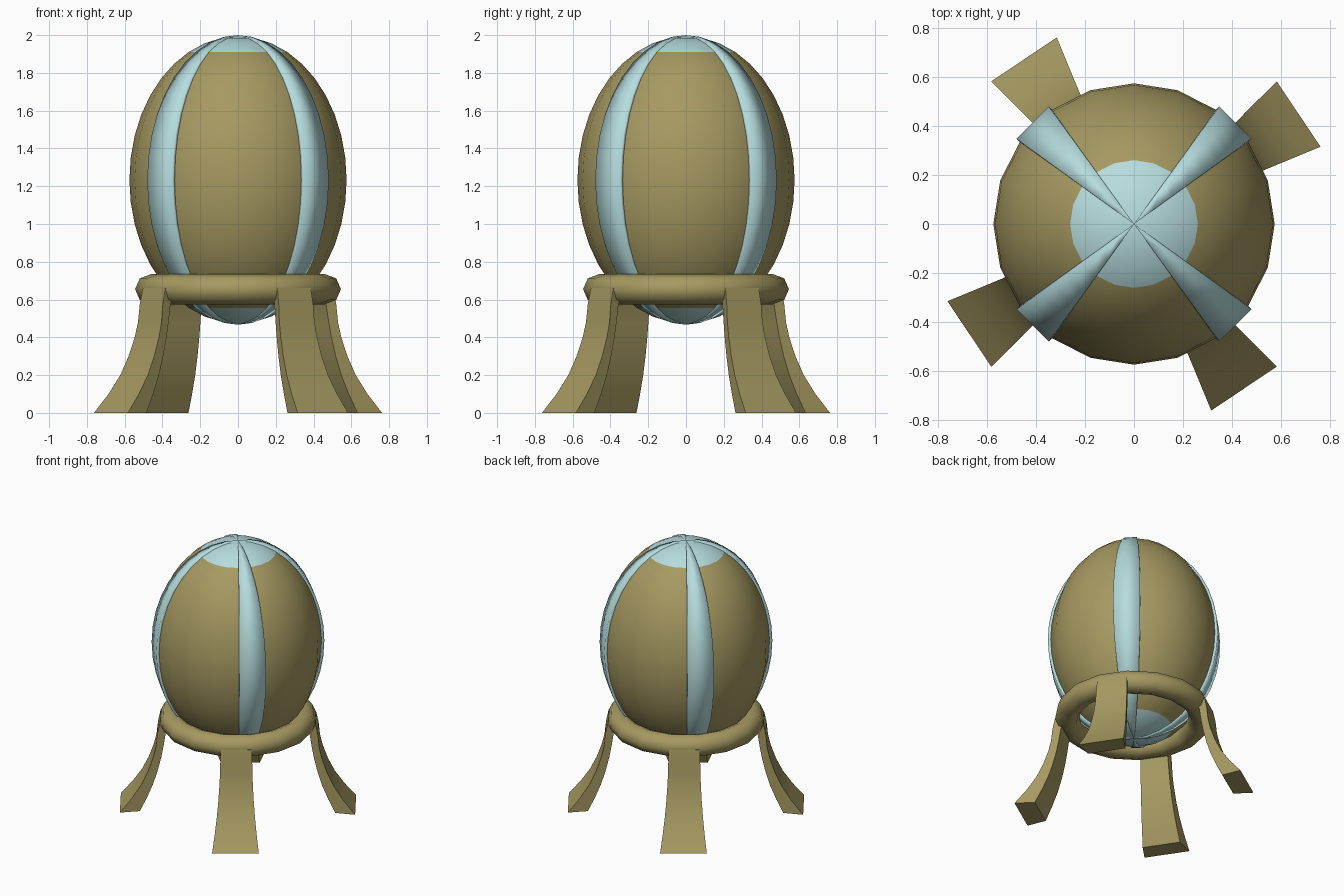
import bpy, bmesh, math
from mathutils import Vector

if "Cube" in bpy.data.objects:
    bpy.data.objects.remove(bpy.data.objects["Cube"])

CENTRE_Z = 1.2335
CAP_ANGLE = math.radians(27)


def material(name, colour):
    m = bpy.data.materials.new(name)
    m.diffuse_color = (*colour, 1)
    m.use_nodes = True
    m.node_tree.nodes["Principled BSDF"].inputs["Base Color"].default_value = m.diffuse_color
    return m


olive = material("olive", (0.38, 0.32, 0.12))
teal = material("pale_teal", (0.47, 0.72, 0.73))


def finish(bm, name, mats, angle=40):
    bmesh.ops.recalc_face_normals(bm, faces=bm.faces)
    me = bpy.data.meshes.new(name)
    bm.to_mesh(me)
    bm.free()
    ob = bpy.data.objects.new(name, me)
    bpy.context.collection.objects.link(ob)
    for m in mats:
        me.materials.append(m)
    bpy.ops.object.select_all(action='DESELECT')
    ob.select_set(True)
    bpy.context.view_layer.objects.active = ob
    bpy.ops.object.shade_smooth_by_angle(angle=math.radians(angle))
    return ob


def ellipsoid(radius, half_height):
    # lat/long surface with 20 sides and 20 rings, returned on a unit sphere first
    bm = bmesh.new()
    bmesh.ops.create_uvsphere(bm, u_segments=20, v_segments=20, radius=1)
    polar = {f: math.acos(abs(f.calc_center_median().normalized().z)) for f in bm.faces}
    for f, a in polar.items():
        f.material_index = 1 if a < CAP_ANGLE else 0
    for v in bm.verts:
        v.co = Vector((v.co.x * radius, v.co.y * radius, v.co.z * half_height + CENTRE_Z))
    return bm


# egg body with coloured end caps
finish(ellipsoid(0.575, 0.760), "egg_body", [olive, teal])

# four raised vertical bands, each one segment wide
bm = ellipsoid(0.594, 0.7665)
unwanted = []
for f in bm.faces:
    f.material_index = 0
    c = f.calc_center_median()
    off = math.degrees(math.atan2(c.y, c.x)) % 90 - 45
    if abs(off) > 5:
        unwanted.append(f)
bmesh.ops.delete(bm, geom=unwanted, context='FACES')
bands = finish(bm, "egg_bands", [teal])
solid = bands.modifiers.new("thickness", 'SOLIDIFY')
solid.thickness = 0.025
# keep the outer surface in place: thickness goes towards the egg
solid.offset = -1

# stand ring
bm = bmesh.new()
SIDES, SECTION = 16, 8
rings = []
for i in range(SIDES):
    a = 2 * math.pi * i / SIDES
    ring = []
    for j in range(SECTION):
        t = 2 * math.pi * j / SECTION
        r = 0.46 + 0.085 * math.cos(t)
        ring.append(bm.verts.new((r * math.cos(a), r * math.sin(a), 0.655 + 0.08 * math.sin(t))))
    rings.append(ring)
for i in range(SIDES):
    p, q = rings[i], rings[(i + 1) % SIDES]
    for j in range(SECTION):
        k = (j + 1) % SECTION
        bm.faces.new((p[j], q[j], q[k], p[k]))
finish(bm, "stand_ring", [olive], 50)

# splayed legs: (height, inner radius, outer radius), one ring segment wide
LEG = [(0.66, 0.47, 0.545), (0.575, 0.505, 0.563), (0.48, 0.52, 0.573),
       (0.40, 0.535, 0.592), (0.30, 0.56, 0.627), (0.20, 0.592, 0.675),
       (0.10, 0.635, 0.742), (0.0, 0.685, 0.825)]
for n in range(4):
    a0 = math.radians(22.5 + 90 * n)
    a1 = a0 + math.radians(22.5)
    bm = bmesh.new()
    loops = []
    for z, ri, ro in LEG:
        loops.append([bm.verts.new((r * math.cos(a), r * math.sin(a), z))
                      for r, a in ((ri, a0), (ro, a0), (ro, a1), (ri, a1))])
    for p, q in zip(loops, loops[1:]):
        for j in range(4):
            k = (j + 1) % 4
            bm.faces.new((p[j], p[k], q[k], q[j]))
    bm.faces.new(loops[0])
    bm.faces.new(loops[-1])
    finish(bm, f"leg_{n + 1}", [olive])
